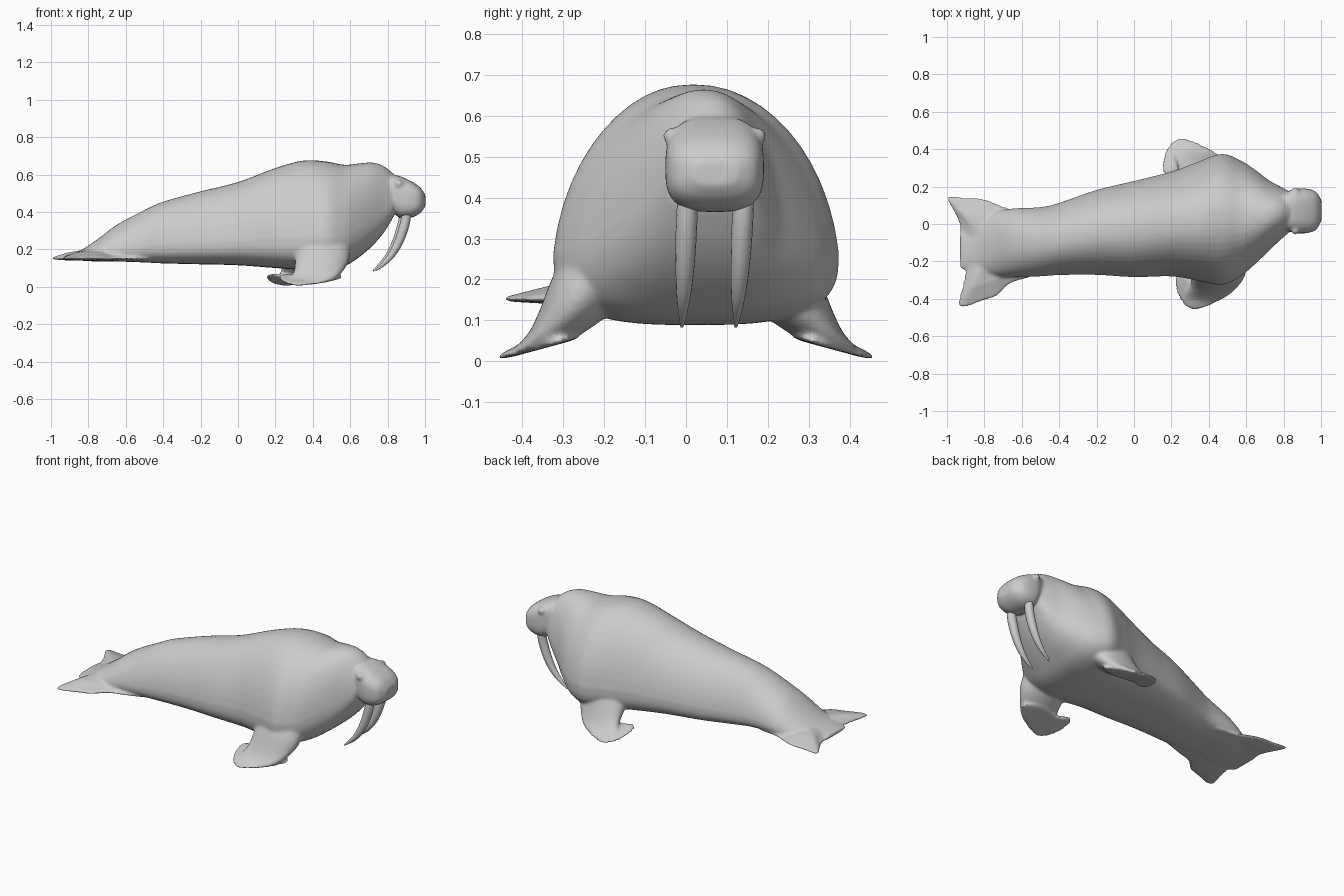
import bpy, bmesh, math
from mathutils import Vector

default_cube = bpy.data.objects.get("Cube")
if default_cube:
    bpy.data.objects.remove(default_cube, do_unlink=True)

hide_grey = bpy.data.materials.new("hide grey")
hide_grey.use_nodes = True
grey = (0.6, 0.6, 0.6, 1)
hide_grey.diffuse_color = grey
hide_grey.node_tree.nodes["Principled BSDF"].inputs["Base Color"].default_value = grey


def spline(points, steps, closed=False):
    """Smooth path through points of any dimension."""
    pts = [Vector(p) for p in points]
    count = len(pts)
    pick = (lambda i: pts[i % count]) if closed else (lambda i: pts[max(0, min(i, count - 1))])
    result = []
    for i in range(count if closed else count - 1):
        a, b, c, d = (pick(i + k) for k in (-1, 0, 1, 2))
        for s in range(steps):
            t = s / steps
            result.append(b + (c - a) * (t / 2)
                          + (2 * a - 5 * b + 4 * c - d) * (t * t / 2)
                          + (3 * b - a - 3 * c + d) * (t ** 3 / 2))
    if not closed:
        result.append(pts[-1])
    return result


def skin(bm, rings):
    """Join equal rings of points into one closed shell."""
    loops = [[bm.verts.new(p) for p in ring] for ring in rings]
    size = len(loops[0])
    for lower, upper in zip(loops, loops[1:]):
        for i in range(size):
            j = (i + 1) % size
            bm.faces.new((lower[i], lower[j], upper[j], upper[i]))
    bm.faces.new(loops[0][::-1])
    bm.faces.new(loops[-1])


def signed_power(value, power):
    return math.copysign(abs(value) ** power, value)


def trunk(bm, sections, upper, lower, middle, taper):
    """Loft bell-shaped sections: x, centre y, half width, bottom, top."""
    rings = []
    for x, cy, width, bottom, top in spline(sections, 4):
        ring = []
        centre = bottom + (top - bottom) * middle
        for i in range(48):
            angle = math.tau * i / 48
            s, power = math.sin(angle), 2 / (upper if i < 24 else lower)
            rise = signed_power(s, power)
            reach = (top - centre) if s > 0 else (centre - bottom)
            half = width * (1 - taper * max(rise, 0))
            ring.append((x, cy + half * signed_power(math.cos(angle), power),
                         centre + reach * rise))
        rings.append(ring)
    skin(bm, rings)


def blade(bm, outline, height, over, under, side=1, shift=0):
    """Lens-shaped fin from a top outline; height gives z from y."""
    edge = spline(outline, 4, closed=True)
    middle = sum(edge, Vector((0, 0))) / len(edge)
    rings = []
    for scale, lift in ((.3, -under), (.7, -under), (.96, -under * .6), (1, 0),
                        (.95, .007), (.65, over * .7), (.3, over)):
        ring = []
        for p in edge:
            q = middle + (p - middle) * scale
            ring.append((q.x + shift, q.y * side, height(q.y) + lift))
        rings.append(ring)
    skin(bm, rings)


bm = bmesh.new()

# Heavy trunk, from tail to brow
trunk(bm, [(-.93, -.13, .11, .143, .165), (-.85, -.13, .14, .14, .19),
           (-.75, -.11, .17, .135, .255), (-.65, -.1, .183, .135, .33),
           (-.5, -.095, .185, .13, .41), (-.4, -.08, .193, .125, .455),
           (-.2, -.045, .227, .12, .51), (0, -.027, .257, .115, .56),
           (.2, 0, .28, .1, .635), (.35, .015, .32, .09, .675),
           (.47, .025, .35, .09, .67), (.57, .03, .31, .11, .652),
           (.65, .038, .25, .16, .66), (.72, .045, .19, .22, .664),
           (.78, .057, .145, .29, .645), (.83, .065, .11, .37, .605)],
      2.2, 3, .3, .14)

# Blunt, boxy muzzle
trunk(bm, [(.78, .067, .09, .42, .6), (.835, .07, .11, .39, .598),
           (.87, .07, .12, .366, .59), (.93, .07, .118, .37, .562),
           (.975, .07, .1, .395, .53), (1.002, .072, .055, .43, .49)],
      3, 3, .5, 0)

# Eye mounds
for y in (-.035, .175):
    ball = bmesh.ops.create_uvsphere(bm, u_segments=16, v_segments=10, radius=.022)
    bmesh.ops.translate(bm, verts=ball["verts"], vec=(.862, y, .55))

# Hind flippers forming the tail fan
blade(bm, [(-1, .145), (-.9, .142), (-.8, .135), (-.67, .085), (-.55, .065),
           (-.45, 0), (-.42, -.12), (-.45, -.24), (-.55, -.285), (-.66, -.32),
           (-.73, -.385), (-.8, -.41), (-.935, -.445), (-.91, -.3),
           (-.89, -.15), (-.91, -.08), (-.95, .04)],
      lambda y: .153, .045, .012)

# Front flippers: a thick shoulder loft and a swept paddle on each side
for side, shift in ((-1, 0), (1, -.07)):
    rings = []
    for x, y, z, chord, thick in spline(
            [(.45, .2, .24, .15, .1), (.45, .27, .15, .145, .08),
             (.43, .325, .085, .13, .05), (.4, .37, .05, .12, .024),
             (.37, .41, .025, .09, .012)], 4):
        ring = []
        for i in range(32):
            angle = math.tau * i / 32
            out = thick * math.sin(angle) * .7
            ring.append((x + shift + chord * math.cos(angle),
                         side * (y + out), z + out))
        rings.append(ring)
    skin(bm, rings)
    blade(bm, [(.56, .3), (.51, .37), (.42, .43), (.33, .46), (.27, .437),
               (.23, .37), (.22, .29), (.25, .26), (.32, .28), (.45, .26)],
          lambda y: .009 + .27 * (.46 - y), .022, .008, side, shift)

bmesh.ops.recalc_face_normals(bm, faces=bm.faces)
mesh = bpy.data.meshes.new("body")
bm.to_mesh(mesh)
bm.free()
mesh.materials.append(hide_grey)
body = bpy.data.objects.new("body", mesh)
bpy.context.collection.objects.link(body)

# Fuse the shells into one soft hide
fuse = body.modifiers.new("fuse", "REMESH")
fuse.mode = "VOXEL"
fuse.voxel_size = .008
fuse.use_smooth_shade = True
soften = body.modifiers.new("soften", "SMOOTH")
soften.factor = .5
soften.iterations = 8

# Curved tusks
for name, root, tip, shift in (("right_tusk", .005, -.01, 0),
                               ("left_tusk", .143, .122, -.012)):
    path = spline([(.905, .42, .024), (.89, .33, .026), (.855, .23, .023),
                   (.805, .15, .016), (.735, .085, .004)], 5)
    rings = []
    for k, (x, z, radius) in enumerate(path):
        before, after = path[max(k - 1, 0)], path[min(k + 1, len(path) - 1)]
        along = Vector((after[0] - before[0], 0, after[1] - before[1])).normalized()
        across = along.cross(Vector((0, 1, 0)))
        y = root + (tip - root) * k / (len(path) - 1)
        centre = Vector((x + shift, y, z))
        rings.append([centre + radius * (across * math.cos(a) + Vector((0, math.sin(a), 0)))
                      for a in (math.tau * i / 16 for i in range(16))])
    bm = bmesh.new()
    skin(bm, rings)
    bmesh.ops.recalc_face_normals(bm, faces=bm.faces)
    for face in bm.faces:
        face.smooth = len(face.verts) == 4
    tusk_mesh = bpy.data.meshes.new(name)
    bm.to_mesh(tusk_mesh)
    bm.free()
    tusk_mesh.materials.append(hide_grey)
    bpy.context.collection.objects.link(bpy.data.objects.new(name, tusk_mesh))
